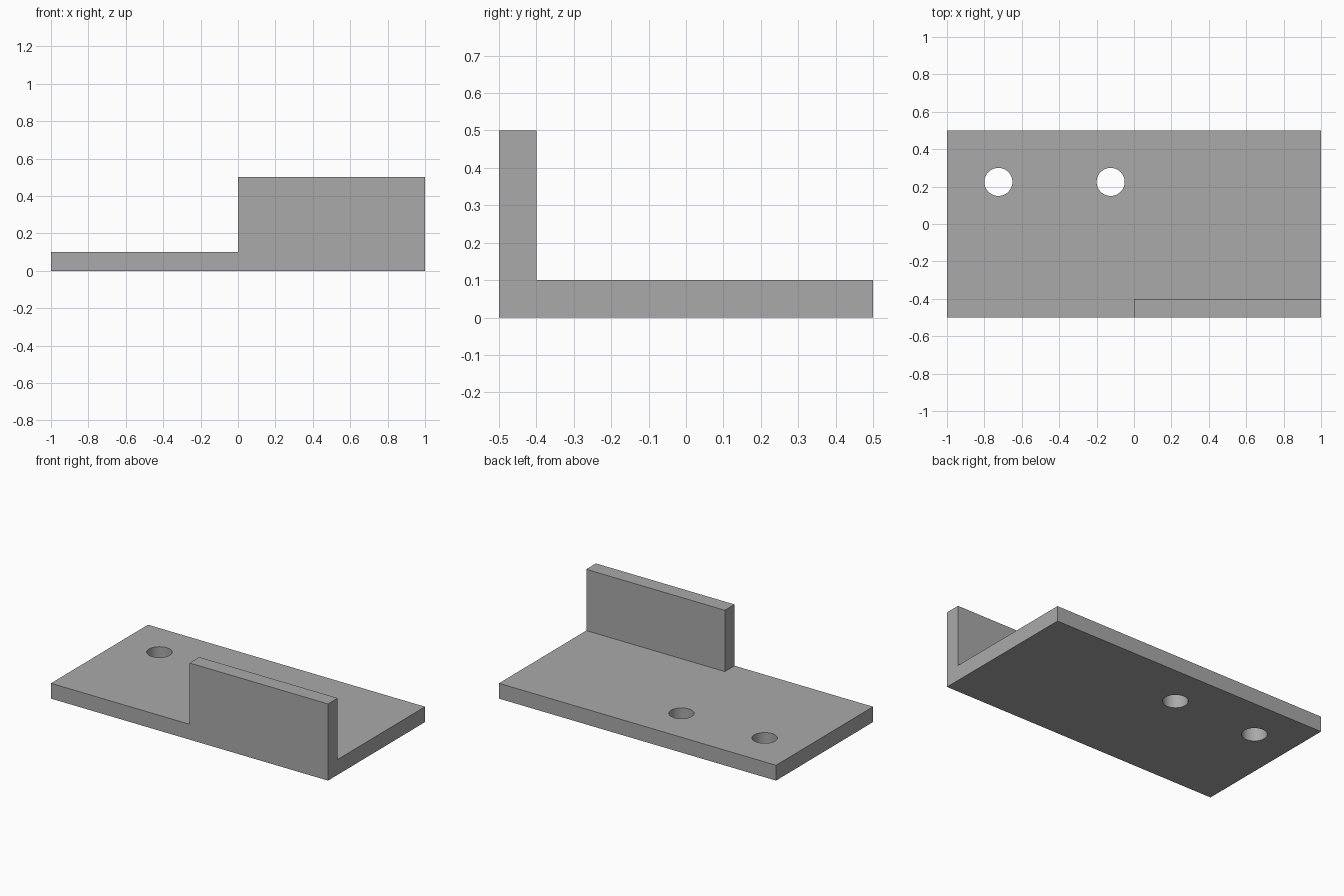
import bpy

if "Cube" in bpy.data.objects:
    bpy.data.objects.remove(bpy.data.objects["Cube"], do_unlink=True)

grey = bpy.data.materials.new("plain grey")
grey.use_nodes = True
colour = (0.4, 0.4, 0.4, 1)
grey.diffuse_color = colour
grey.node_tree.nodes["Principled BSDF"].inputs["Base Color"].default_value = colour


def box(name, low, high):
    """Axis-aligned block between two opposite corners."""
    centre = [(a + b) / 2 for a, b in zip(low, high)]
    bpy.ops.mesh.primitive_cube_add(size=1, location=centre)
    obj = bpy.context.object
    obj.name = name
    obj.scale = [b - a for a, b in zip(low, high)]
    bpy.ops.object.transform_apply(location=True, rotation=False, scale=True)
    obj.data.materials.append(grey)
    return obj


def combine(target, tool, operation):
    """Apply a boolean and discard the tool."""
    mod = target.modifiers.new(operation.lower(), "BOOLEAN")
    mod.operation = operation
    mod.solver = "EXACT"
    mod.object = tool
    bpy.context.view_layer.objects.active = target
    bpy.ops.object.modifier_apply(modifier=mod.name)
    bpy.data.objects.remove(tool, do_unlink=True)


# Base plate with an upright flange along half of the front edge
bracket = box("bracket", (-1, -0.5, 0), (1, 0.5, 0.1))
flange = box("flange", (0, -0.5, 0), (1, -0.4, 0.5))
combine(bracket, flange, "UNION")

# Two round through holes near the back
for x in (-0.725, -0.125):
    bpy.ops.mesh.primitive_cylinder_add(
        vertices=64, radius=0.075, depth=0.4, location=(x, 0.225, 0.05))
    cutter = bpy.context.object
    cutter.name = "hole_cutter"
    cutter.hide_render = True
    cutter.data.materials.append(grey)
    combine(bracket, cutter, "DIFFERENCE")

# Smooth hole walls, sharp edges everywhere else
bpy.ops.object.select_all(action="DESELECT")
bracket.select_set(True)
bpy.context.view_layer.objects.active = bracket
bpy.ops.object.shade_smooth_by_angle(angle=0.5)
